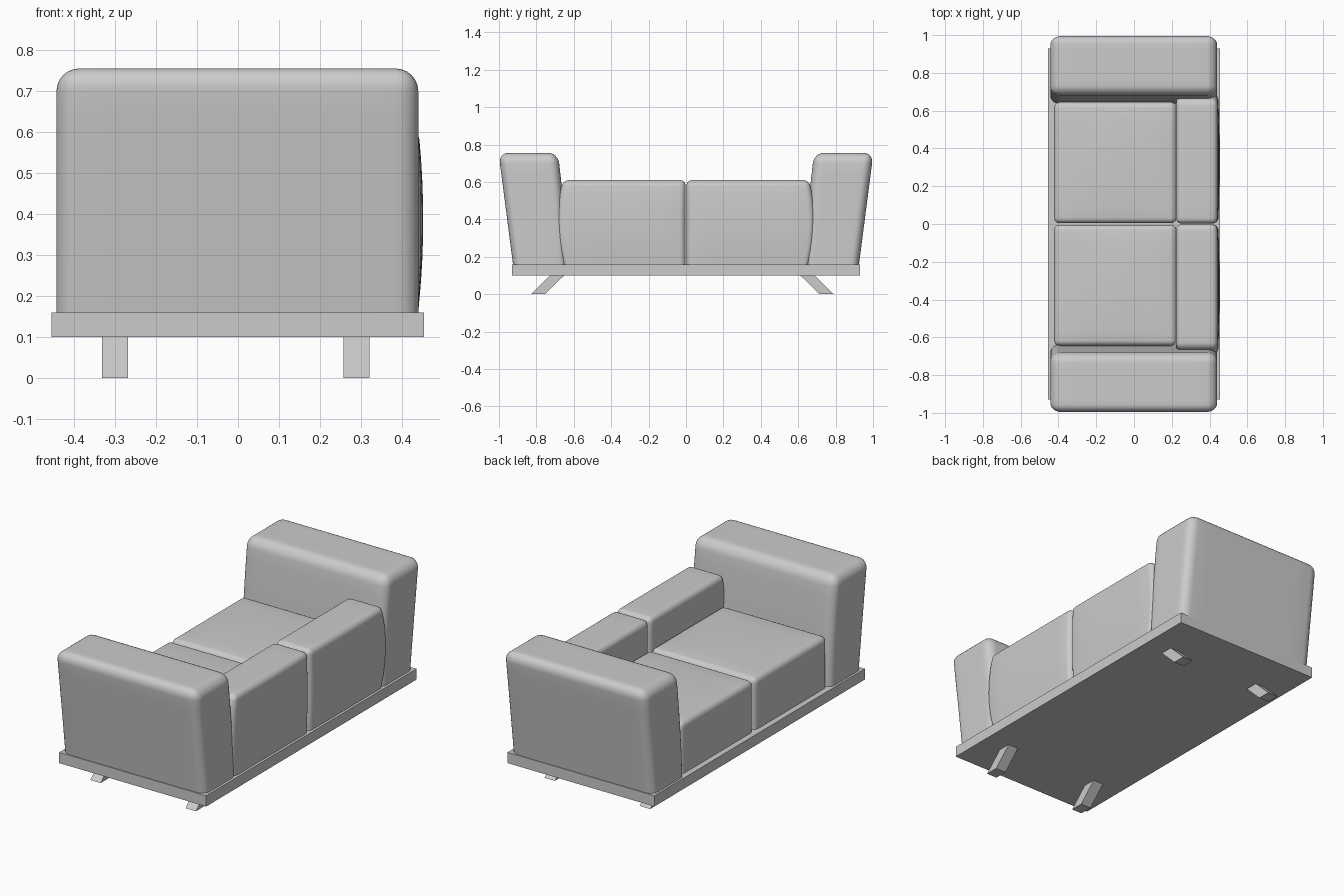
import bpy, bmesh, math
from mathutils import Vector

if "Cube" in bpy.data.objects:
    bpy.data.objects.remove(bpy.data.objects["Cube"])


def finish(bm, name, smooth):
    bmesh.ops.recalc_face_normals(bm, faces=bm.faces)
    me = bpy.data.meshes.new(name)
    bm.to_mesh(me)
    bm.free()
    ob = bpy.data.objects.new(name, me)
    bpy.context.collection.objects.link(ob)
    if smooth:
        bpy.ops.object.select_all(action='DESELECT')
        ob.select_set(True)
        bpy.context.view_layer.objects.active = ob
        bpy.ops.object.shade_smooth_by_angle(angle=math.radians(40))
    return ob


def box_mesh(lo, hi):
    bm = bmesh.new()
    bmesh.ops.create_cube(bm, size=1)
    for v in bm.verts:
        v.co = Vector([lo[i] + (v.co[i] + 0.5) * (hi[i] - lo[i]) for i in range(3)])
    return bm


def cushion(name, lo, hi, radius, shape, side):
    """Box rounded everywhere but underneath, sliced, then bent by shape(t, co)."""
    bm = box_mesh(lo, hi)
    edges = [e for e in bm.edges if max(v.co.z for v in e.verts) > lo[2] + 1e-4]
    bmesh.ops.bevel(bm, geom=edges, offset=radius, segments=6, profile=0.5, affect='EDGES')
    for axis in range(3):
        normal = Vector([float(axis == i) for i in range(3)])
        span = hi[axis] - lo[axis] - 2 * radius
        for k in range(1, 8):
            p = normal * (lo[axis] + radius + span * k / 8)
            bmesh.ops.bisect_plane(bm, geom=bm.verts[:] + bm.edges[:] + bm.faces[:],
                                   plane_co=p, plane_no=normal)
    for v in bm.verts:
        t = [min(1.0, max(0.0, (v.co[i] - lo[i]) / (hi[i] - lo[i]))) for i in range(3)]
        v.co = shape(t, v.co.copy())
        v.co.y *= side
    return finish(bm, name, True)


def hump(t):
    return max(0.0, 4 * t * (1 - t))


# Arms lean outwards towards the top
def arm_shape(t, co):
    inner = 0.635 + 0.05 * t[2] ** 1.5
    outer = 0.925 + 0.077 * t[2]
    co.y = inner + (outer - inner) * t[1]
    return co


# Back cushions bulge to the rear and at the outer end
def back_shape(t, co):
    co.x += 0.012 * t[0] * hump(t[2]) * hump(t[1]) ** 0.3
    co.y += 0.033 * t[1] ** 3 * hump(t[2])
    return co


# Seat cushions are slightly crowned
def seat_shape(t, co):
    co.z += 0.01 * t[2] * hump(t[0]) * hump(t[1])
    return co


for side, label in ((-1, "front"), (1, "rear")):
    cushion(label + "_arm", (-0.443, 0.63, 0.16), (0.44, 1.0, 0.755), 0.055, arm_shape, side)
    cushion(label + "_back_cushion", (0.223, 0.002, 0.16), (0.44, 0.657, 0.61), 0.03, back_shape, side)
    cushion(label + "_seat_cushion", (-0.423, 0.004, 0.16), (0.225, 0.645, 0.445), 0.03, seat_shape, side)

# Base board
finish(box_mesh((-0.455, -0.93, 0.10), (0.454, 0.929, 0.16)), "base", False)

# Splayed legs: boxes sheared outwards towards the floor
for y0, side, label in ((-0.727, -1, "front"), (0.612, 1, "rear")):
    for x0, hand in ((-0.332, "left"), (0.257, "right")):
        bm = box_mesh((x0, y0, 0), (x0 + 0.064, y0 + 0.075, 0.10))
        for v in bm.verts:
            v.co.y += side * (0.10 - v.co.z) * 1.03
        finish(bm, f"{label}_{hand}_leg", False)
